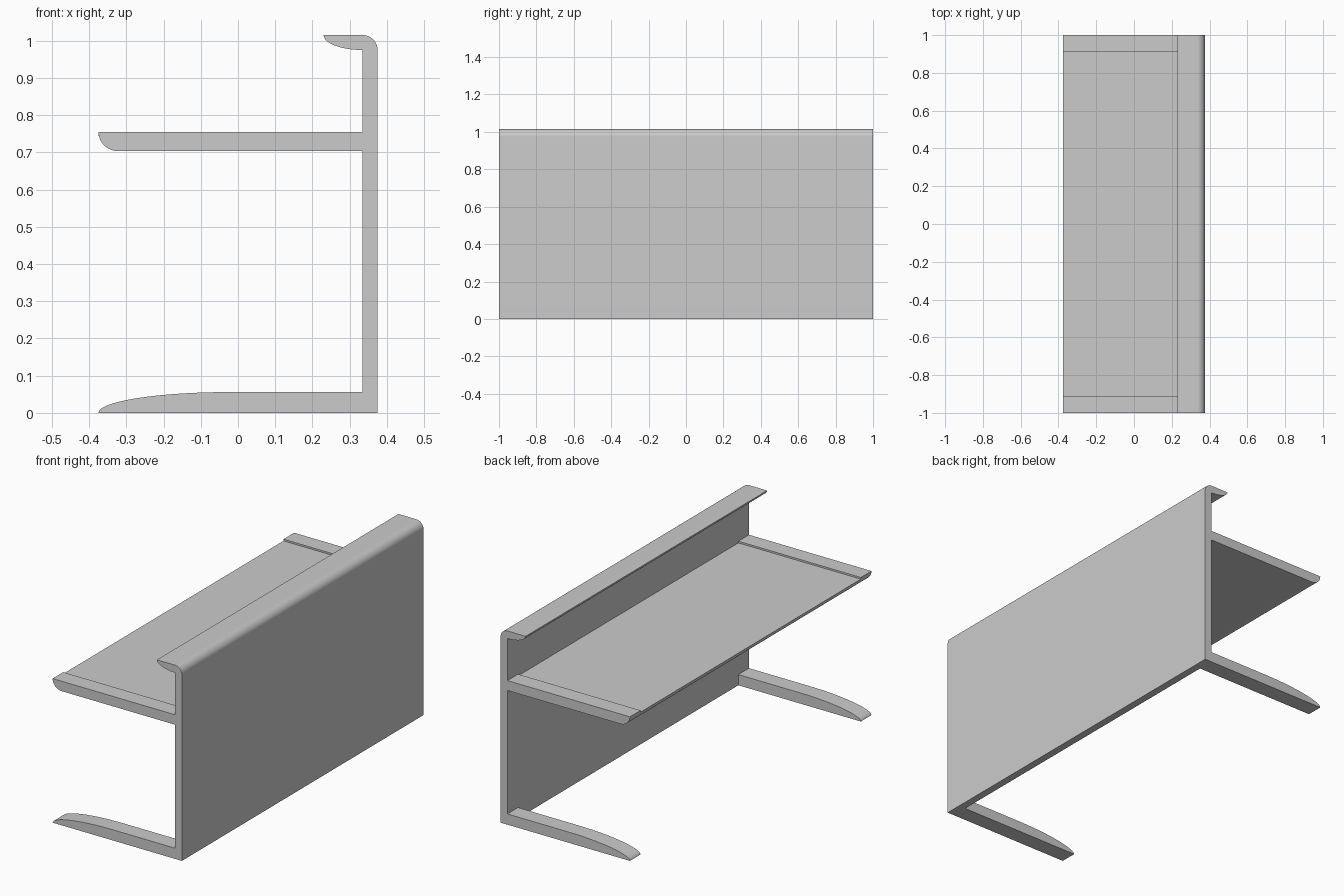
import bpy, bmesh, math

if "Cube" in bpy.data.objects:
    bpy.data.objects.remove(bpy.data.objects["Cube"])

HALF, INNER = 1.0, 0.912      # desk half length, start of end frames
XF, XI, XB = -0.375, 0.335, 0.375   # front edge, inner and outer back face


def arc(cx, cz, rx, rz, a0, a1, n=14):
    """Elliptical arc points in the XZ plane, angles in degrees."""
    return [(cx + rx * math.cos(math.radians(a0 + (a1 - a0) * i / n)),
             cz + rz * math.sin(math.radians(a0 + (a1 - a0) * i / n)))
            for i in range(n + 1)]


def extrude(name, profile, y0, y1, mat=None):
    """Extrude a closed XZ profile along Y."""
    bm = bmesh.new()
    face = bm.faces.new([bm.verts.new((x, y0, z)) for x, z in profile])
    new = bmesh.ops.extrude_face_region(bm, geom=[face])["geom"]
    moved = [v for v in new if isinstance(v, bmesh.types.BMVert)]
    bmesh.ops.translate(bm, verts=moved, vec=(0, y1 - y0, 0))
    bmesh.ops.recalc_face_normals(bm, faces=bm.faces[:])
    me = bpy.data.meshes.new(name)
    bm.to_mesh(me)
    bm.free()
    ob = bpy.data.objects.new(name, me)
    bpy.context.collection.objects.link(ob)
    if mat:
        me.materials.append(mat)
    bpy.ops.object.select_all(action='DESELECT')
    ob.select_set(True)
    bpy.context.view_layer.objects.active = ob
    bpy.ops.object.shade_smooth_by_angle(angle=math.radians(30))
    return ob


def upper_profile(desk_top):
    """Desk nose, back and curled lip, from desk underside round to the lip's outer corner."""
    nose = [p for p in arc(-0.32, 0.755, 0.055, 0.052, 270, 180) if p[1] < desk_top - 0.001]
    return ([(XI, 0.703)] + nose + [(XF, desk_top), (XI, desk_top)]
            + arc(XI, 1.015, 0.105, 0.04, 270, 180)      # lip underside
            + arc(XI, 0.975, 0.04, 0.04, 90, 0)          # outer rounded corner
            + [(XB, 0)])


# End frames: tapered foot, post, desk edge and lip in one profile
foot = arc(-0.02, 0, 0.355, 0.056, 180, 90) + [(XI, 0.056)]
frame = foot + upper_profile(0.755)
extrude("left_end_frame", frame, -HALF, -INNER)
extrude("right_end_frame", frame, INNER, HALF)

# Darker middle: back panel, slightly recessed desktop and lip
dark = bpy.data.materials.new("dark_grey")
dark.diffuse_color = (0.55, 0.55, 0.55, 1)
dark.use_nodes = True
dark.node_tree.nodes["Principled BSDF"].inputs["Base Color"].default_value = dark.diffuse_color
extrude("desktop_and_back_panel", [(XI, 0)] + upper_profile(0.746), -INNER, INNER, dark)
